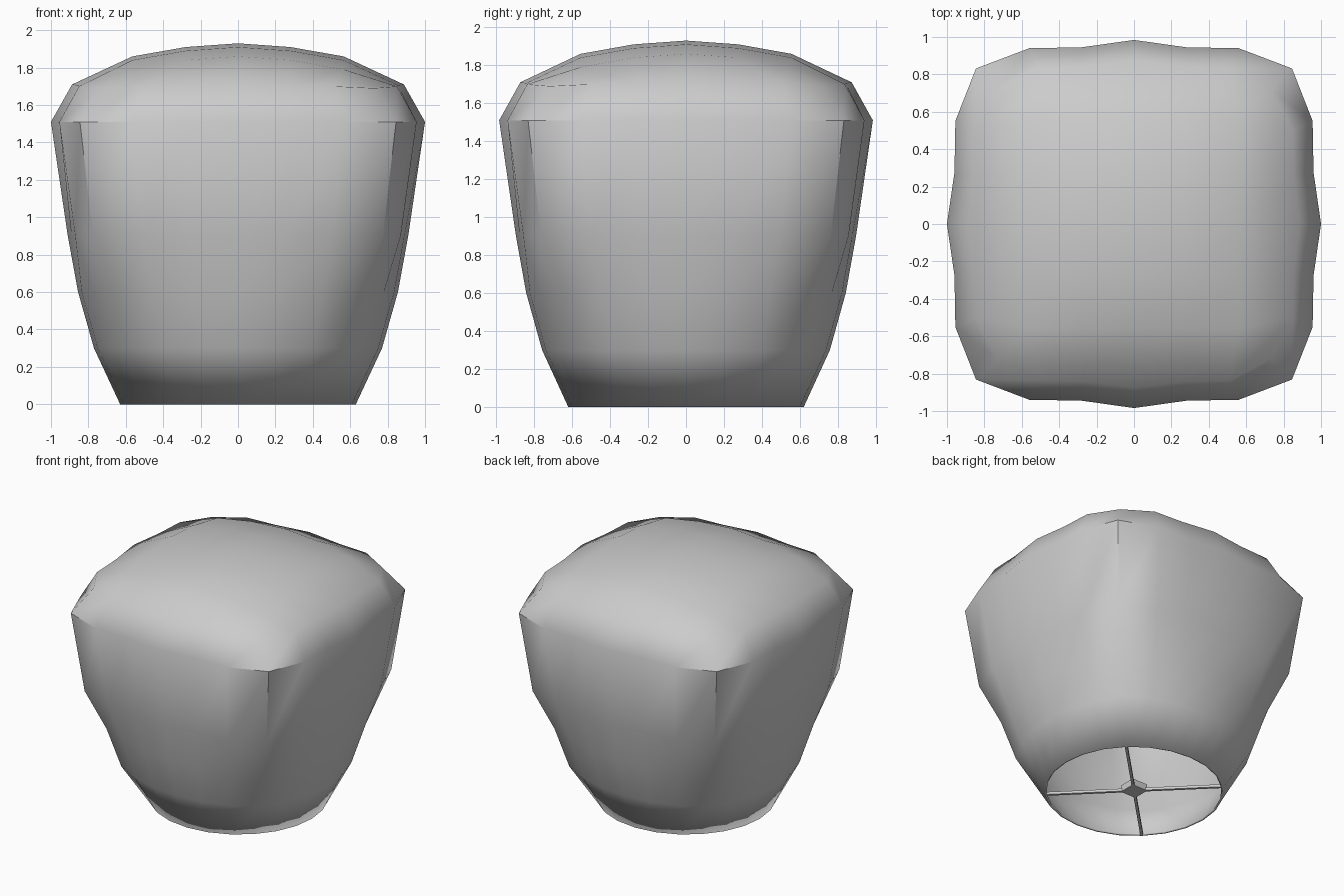
import bpy, bmesh, math

if "Cube" in bpy.data.objects:
    bpy.data.objects.remove(bpy.data.objects["Cube"])

YS = 0.984  # slightly shallower than wide

# z, then half-side profile: middle, one third, two thirds (out, along), corner
LEVELS = [
    (0.00, 0.63, (0.609, 0.163), (0.546, 0.315), 0.445),
    (0.30, 0.77, (0.750, 0.200), (0.690, 0.405), 0.590),
    (0.60, 0.855, (0.835, 0.225), (0.780, 0.450), 0.665),
    (0.90, 0.91, (0.890, 0.255), (0.870, 0.510), 0.775),
    (1.51, 1.00, (0.960, 0.280), (0.955, 0.560), 0.845),
    (1.70, 0.887, (0.855, 0.270), (0.850, 0.510), 0.730),
]


def turn(x, y, s):
    for _ in range(s):
        x, y = -y, x
    return x, y


def ring_points(mid, q1, q2, c):
    side = [(c, -c), (q2[0], -q2[1]), (q1[0], -q1[1]), (mid, 0), q1, q2]
    return [turn(x, y, s) for s in range(4) for x, y in side]


# Shade: rounded-square walls flaring from a circular mouth, domed top
bm = bmesh.new()
rings = []
for z, mid, q1, q2, c in LEVELS:
    ring = []
    for k, (x, y) in enumerate(ring_points(mid, q1, q2, c)):
        dz = (0.01, 0.006, 0, -0.01)[abs(k % 6 - 3)] if z == 1.70 else 0
        ring.append(bm.verts.new((x, y * YS, z + dz)))
    rings.append(ring)
for a, b in zip(rings, rings[1:]):
    for k in range(24):
        n = (k + 1) % 24
        bm.faces.new((a[k], a[n], b[n], b[k]))

# Domed top grid sharing the last ring
grid = {}
for k, v in enumerate(rings[-1]):
    grid[turn(3, k % 6 - 3, k // 6)] = v
pos, drop = (0, 0.28, 0.565), (0, 0.02, 0.07)
for i in range(-2, 3):
    for j in range(-2, 3):
        grid[i, j] = bm.verts.new((math.copysign(pos[abs(i)], i),
                                   math.copysign(pos[abs(j)], j) * YS,
                                   1.93 - drop[abs(i)] - drop[abs(j)]))
for i in range(-3, 3):
    for j in range(-3, 3):
        bm.faces.new((grid[i, j], grid[i + 1, j], grid[i + 1, j + 1], grid[i, j + 1]))
bmesh.ops.recalc_face_normals(bm, faces=bm.faces[:])
mesh = bpy.data.meshes.new("shade")
bm.to_mesh(mesh)
bm.free()
shade = bpy.data.objects.new("shade", mesh)
bpy.context.collection.objects.link(shade)
bpy.context.view_layer.objects.active = shade
shade.select_set(True)
bpy.ops.object.shade_smooth_by_angle(angle=math.radians(40))
thick = shade.modifiers.new("thickness", "SOLIDIFY")
thick.thickness = 0.015
thick.offset = -1


def box(name, size, loc, rot=0):
    bpy.ops.mesh.primitive_cube_add(size=1, location=loc, rotation=(0, 0, rot))
    ob = bpy.context.object
    ob.name = name
    ob.scale = size


# Diagonal cross bars and small hub in the open mouth
for n, a in enumerate((45, 135)):
    box(f"cross_bar_{n + 1}", (1.24, 0.02, 0.02), (0, 0, 0.011), math.radians(a))
box("hub", (0.13, 0.13, 0.05), (0, 0, 0.026))
